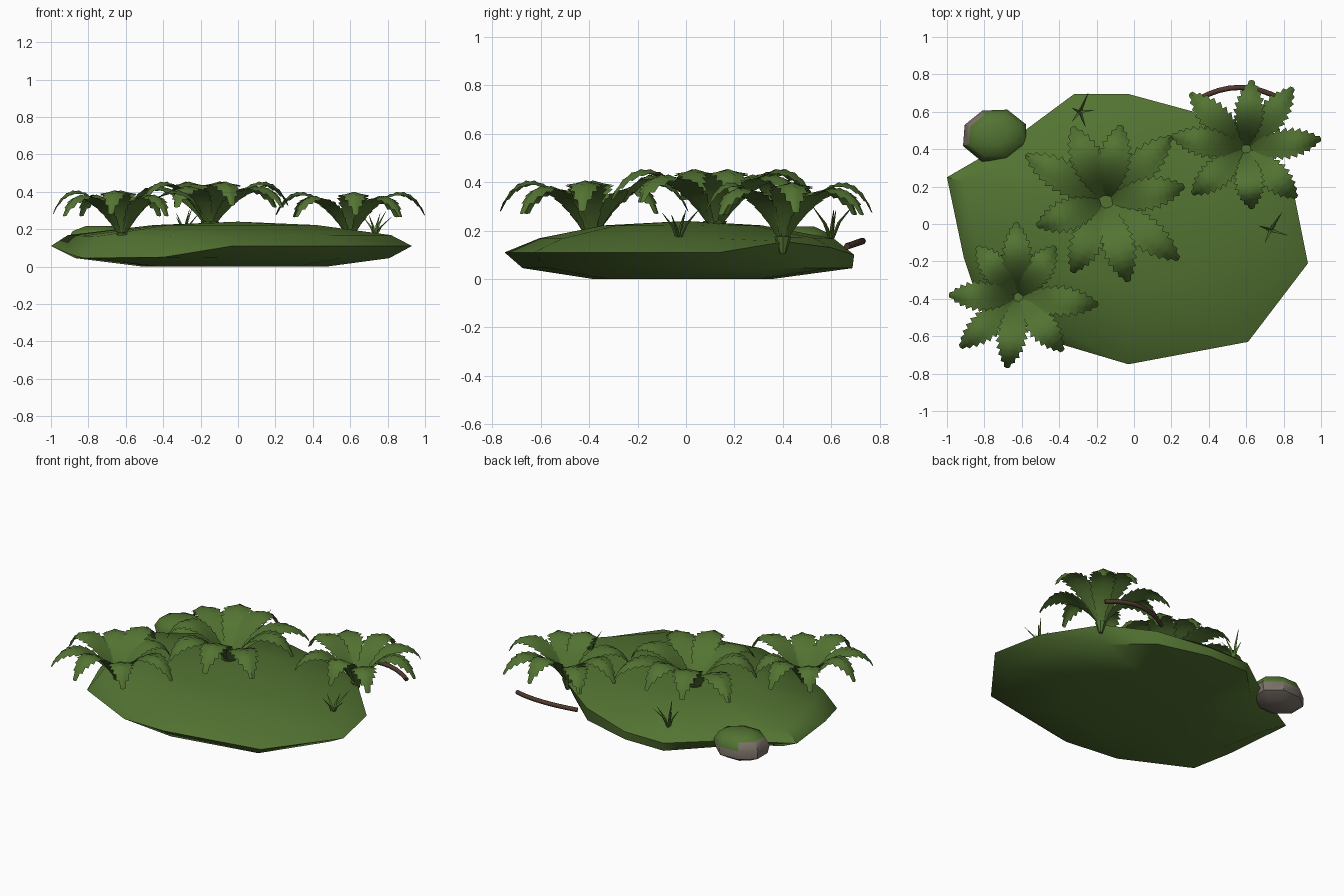
import bpy, bmesh, math, random
from mathutils import Vector, noise

if "Cube" in bpy.data.objects:
    bpy.data.objects.remove(bpy.data.objects["Cube"])

random.seed(4)


def material(name, rgb):
    m = bpy.data.materials.new(name)
    m.diffuse_color = (*rgb, 1)
    m.use_nodes = True
    m.node_tree.nodes["Principled BSDF"].inputs["Base Color"].default_value = m.diffuse_color
    return m


GREEN = material("leaf green", (0.086, 0.172, 0.032))
STONE = material("stone grey", (0.2, 0.17, 0.14))
BARK = material("bark brown", (0.08, 0.042, 0.028))


def finish(name, bm, mats, angle=35, recalc=True):
    if recalc:
        bmesh.ops.recalc_face_normals(bm, faces=bm.faces)
    me = bpy.data.meshes.new(name)
    bm.to_mesh(me)
    bm.free()
    ob = bpy.data.objects.new(name, me)
    bpy.context.collection.objects.link(ob)
    for m in mats:
        me.materials.append(m)
    bpy.ops.object.select_all(action='DESELECT')
    ob.select_set(True)
    bpy.context.view_layer.objects.active = ob
    bpy.ops.object.shade_smooth_by_angle(angle=math.radians(angle))
    return ob


# Mossy ground mound: rim outline (x, y, z) with rings lofted above and below
rim = [(-1, .25, .11), (-.81, .36, .11), (-.57, .51, .11), (-.32, .695, .1), (-.03, .695, .1),
       (.32, .6, .13), (.6, .41, .155), (.86, .14, .11), (.93, -.21, .11), (.61, -.63, .11),
       (-.03, -.75, .11), (-.4, -.64, .05), (-.83, -.42, .045), (-.91, -.18, .07)]
bm = bmesh.new()


def ring(scale, z):
    return [bm.verts.new((x * scale(x, y), y * scale(x, y), z(x, rz))) for x, y, rz in rim]


def low_scale(x, y):
    return .99 if y > .55 else .93 if y > .4 else .9 if y < -.5 else .87


def high_scale(x, y):
    return .91 if x < -.35 else .81 if y < -.5 else .88


rings = [ring(lambda x, y: .51, lambda x, rz: 0),
         ring(low_scale, lambda x, rz: min(.045, rz - .012)),
         ring(lambda x, y: 1, lambda x, rz: rz),
         ring(high_scale, lambda x, rz: .168 + .1 * (rz - .11)),
         ring(lambda x, y: .45, lambda x, rz: .222)]
n = len(rim)
for a, b in zip(rings, rings[1:]):
    for i in range(n):
        j = (i + 1) % n
        bm.faces.new((a[i], a[j], b[j], b[i]))
bm.faces.new(rings[0][::-1])
top = bm.verts.new((0, 0, .24))
for i in range(n):
    bm.faces.new((rings[-1][i], rings[-1][(i + 1) % n], top))
finish("ground_mound", bm, [GREEN], 45)


# Ferns: arching serrated fronds running from a crown to given tip points
def bezier(p, t):
    u = 1 - t
    return p[0] * u**3 + p[1] * 3 * u * u * t + p[2] * 3 * u * t * t + p[3] * t**3


def frond(bm, centre, tip, h, half_width, teeth=11):
    d = Vector((tip[0] - centre.x, tip[1] - centre.y, 0))
    r = d.length
    d.normalize()
    side = Vector((-d.y, d.x, 0))
    up = Vector((0, 0, 1))
    path = [centre + d * a * r + up * b * h
            for a, b in ((.06, 0), (.3, .8), (.75, 1.5), (1, .44))]
    rows = []
    steps = teeth * 2
    for i in range(steps + 1):
        t = i / steps
        p = bezier(path, t)
        if t < .5:
            w = .25 + .75 * math.sin(math.pi * t)
        else:
            w = 1 - .98 * ((t - .5) / .5) ** 1.8
        w *= half_width * (1.08 if i % 2 else .82)
        edge = bezier(path, min(1, t + (.03 if i % 2 else 0)))
        droop = -.3 + .8 * t
        row = []
        for s in (-1, -.5, 0, .5, 1):
            base = p.lerp(edge, abs(s))
            # notched midrib
            rib = .006 if s == 0 and i % 2 else 0
            row.append(bm.verts.new(base + side * s * w
                                    + up * (rib - abs(s) ** 1.15 * w * droop)))
        rows.append(row)
    for a, b in zip(rows, rows[1:]):
        for k in range(4):
            bm.faces.new((a[k], b[k], b[k + 1], a[k + 1]))


def fern(name, centre, h, half_width, crown, lift, tips):
    bm = bmesh.new()
    c = Vector(centre)
    for i, tip in enumerate(tips):
        frond(bm, c, tip, h * (1 - .1 * (i % 2)), half_width)
    # pointed crown holding the fronds
    for v in bmesh.ops.create_cone(bm, segments=8, cap_ends=True, radius1=.012,
                                   radius2=crown, depth=.07)['verts']:
        v.co += c + Vector((0, 0, lift))
    bmesh.ops.recalc_face_normals(bm, faces=bm.faces)
    # fronds face upward
    for f in bm.faces:
        if len(f.verts) == 4 and f.normal.z < -.05 and f.calc_center_median().z > c.z + .03:
            f.normal_flip()
    finish(name, bm, [GREEN], 40, False)


fern("fern_centre", (-.15, .12, .225), .23, .088, .05, -.02,
     [(-.07, .53), (.2, .47), (.27, .2), (.24, -.19), (-.03, -.31),
      (-.33, -.26), (-.52, -.01), (-.58, .37), (-.33, .52)])
fern("fern_back_right", (.6, .4, .175), .225, .08, .035, -.035,
     [(.63, .77), (.85, .73), (1, .455), (.87, .14), (.63, .08), (.31, .16), (.2, .47), (.3, .7)])
fern("fern_front_left", (-.62, -.39, .178), .23, .08, .03, -.035,
     [(-.63, .01), (-.42, -.12), (-.19, -.43), (-.38, -.68), (-.68, -.77),
      (-.93, -.66), (-.99, -.38), (-.84, -.12)])


# Grass tufts: thin tapering three-sided blades
def grass(name, base, blades):
    bm = bmesh.new()
    for dx, dy, dz in blades:
        prev = None
        for t, w in ((0, .009), (.5, .008), (1, .001)):
            c = Vector(base) + Vector((dx * t**1.6, dy * t**1.6, dz * t))
            cur = [bm.verts.new(c + Vector((w * math.cos(a), w * math.sin(a), 0)))
                   for a in (0, 2.1, 4.2)]
            if prev:
                for i in range(3):
                    j = (i + 1) % 3
                    bm.faces.new((prev[i], prev[j], cur[j], cur[i]))
            prev = cur
    finish(name, bm, [GREEN])


grass("grass_back", (-.29, .6, .155),
      [(.045, .1, .16), (-.04, .02, .13), (.08, .01, .13), (.03, -.08, .15), (-.04, -.05, .11)])
grass("grass_right", (.73, -.03, .155),
      [(.06, .09, .14), (-.06, .02, .11), (.09, -.03, .11), (-.03, -.07, .12), (.03, .03, .13)])

# Blocky rock with a mossy top, built from stacked octagonal rings
bm = bmesh.new()
prev = None
for s, z in ((.55, .05), (.95, .085), (1, .14), (.82, .19), (.4, .217)):
    cur = []
    for i in range(8):
        a = math.pi / 8 + i * math.pi / 4
        k = s * (1.08 + .06 * noise.noise((i * 1.7, z * 9, 2)))
        cur.append(bm.verts.new((-.745 + .165 * k * math.cos(a), .475 + .137 * k * math.sin(a), z)))
    if prev:
        for i in range(8):
            j = (i + 1) % 8
            bm.faces.new((prev[i], prev[j], cur[j], cur[i]))
    else:
        bm.faces.new(cur[::-1])
    prev = cur
bm.faces.new(prev)
for f in bm.faces:
    c = f.calc_center_median()
    f.material_index = 1 if c.z + .12 * (c.x + .745) - .1 * (c.y - .475) > .148 else 0
finish("mossy_rock", bm, [STONE, GREEN], 40)

# Bent fallen stick
cu = bpy.data.curves.new("stick", 'CURVE')
cu.dimensions = '3D'
cu.bevel_depth = .014
cu.bevel_resolution = 1
cu.use_fill_caps = True
sp = cu.splines.new('POLY')
sp.points.add(8)
for i, pt in enumerate(sp.points):
    t = i / 8
    arch = 1 - (2 * t - 1) ** 2
    pt.co = (.34 + .45 * t, .665 + .065 * arch, .135 + .022 * arch, 1)
cu.materials.append(BARK)
bpy.context.collection.objects.link(bpy.data.objects.new("fallen_stick", cu))
